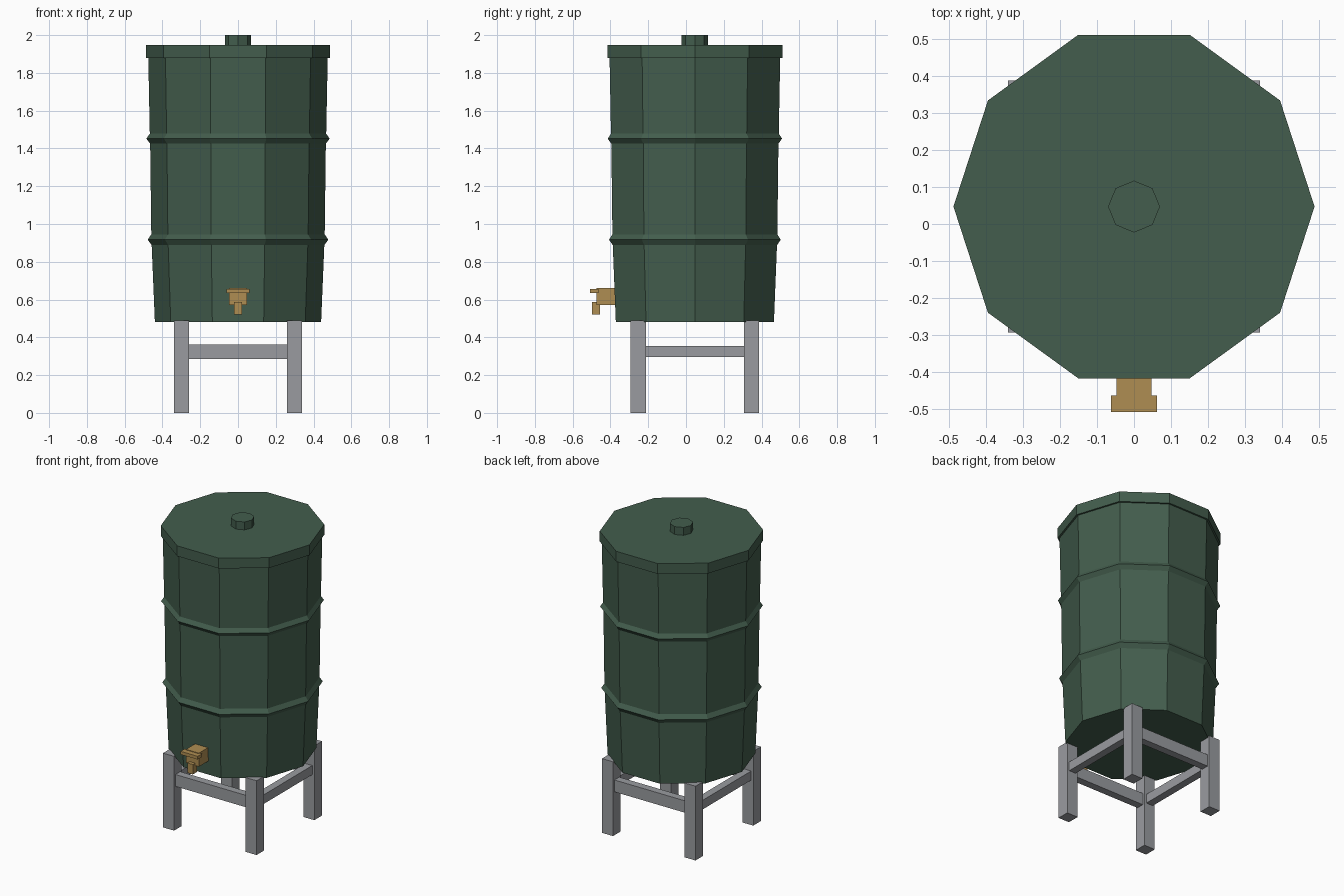
import bpy, bmesh, math

if "Cube" in bpy.data.objects:
    bpy.data.objects.remove(bpy.data.objects["Cube"])

CY = 0.047  # barrel axis in y


def material(name, rgb):
    m = bpy.data.materials.new(name)
    m.diffuse_color = (*rgb, 1)
    m.use_nodes = True
    m.node_tree.nodes["Principled BSDF"].inputs["Base Color"].default_value = m.diffuse_color
    return m


GREEN = material("dark green plastic", (0.056, 0.110, 0.074))
GREY = material("grey metal", (0.32, 0.33, 0.35))
BRASS = material("brass", (0.43, 0.27, 0.085))


def finish(name, bm, mat):
    bmesh.ops.recalc_face_normals(bm, faces=bm.faces)
    me = bpy.data.meshes.new(name)
    bm.to_mesh(me)
    bm.free()
    me.materials.append(mat)
    ob = bpy.data.objects.new(name, me)
    bpy.context.collection.objects.link(ob)
    return ob


def lathe(name, profile, sides, mat):
    """Closed faceted solid from (radius, z) rings around the barrel axis."""
    bm = bmesh.new()
    rings = []
    for r, z in profile:
        rings.append([bm.verts.new((r * math.cos(2 * math.pi * i / sides),
                                    CY + r * math.sin(2 * math.pi * i / sides), z))
                      for i in range(sides)])
    for a, b in zip(rings, rings[1:]):
        for i in range(sides):
            j = (i + 1) % sides
            bm.faces.new((a[i], a[j], b[j], b[i]))
    bm.faces.new(rings[0][::-1])
    bm.faces.new(rings[-1])
    return finish(name, bm, mat)


def box(name, x, y, z, mat):
    """Box from (min, max) ranges."""
    bm = bmesh.new()
    bmesh.ops.create_cube(bm, size=1)
    for v in bm.verts:
        v.co = [r[0] if c < 0 else r[1] for c, r in zip(v.co, (x, y, z))]
    return finish(name, bm, mat)


# Barrel with two raised ribs, lid and knob
lathe("barrel", [(0.44, 0.48), (0.457, 0.888), (0.478, 0.917), (0.459, 0.945),
                 (0.465, 1.425), (0.485, 1.452), (0.467, 1.478), (0.475, 1.885)], 10, GREEN)
lathe("lid", [(0.487, 1.88), (0.487, 1.948)], 10, GREEN)
lathe("lid_knob", [(0.07, 1.94), (0.07, 2.0)], 8, GREEN)

# Stand: four legs joined by rails
for sx, nx in ((-1, "left"), (1, "right")):
    for sy, ny in ((-1, "front"), (1, "back")):
        x, y = sx * 0.30, CY + sy * 0.30
        box(f"{ny}_{nx}_leg", (x - 0.04, x + 0.04), (y - 0.04, y + 0.04), (0, 0.488), GREY)
    box(f"{nx}_rail", (sx * 0.30 - 0.025, sx * 0.30 + 0.025),
        (CY - 0.26, CY + 0.26), (0.295, 0.355), GREY)
for sy, ny in ((-1, "front"), (1, "back")):
    y = CY + sy * 0.30
    box(f"{ny}_rail", (-0.26, 0.26), (y - 0.025, y + 0.025), (0.285, 0.363), GREY)

# Tap: body, handle and spout
box("tap_body", (-0.047, 0.047), (-0.473, -0.36), (0.571, 0.66), BRASS)
box("tap_handle", (-0.062, 0.062), (-0.507, -0.462), (0.635, 0.656), BRASS)
box("tap_spout", (-0.02, 0.02), (-0.497, -0.455), (0.522, 0.587), BRASS)
